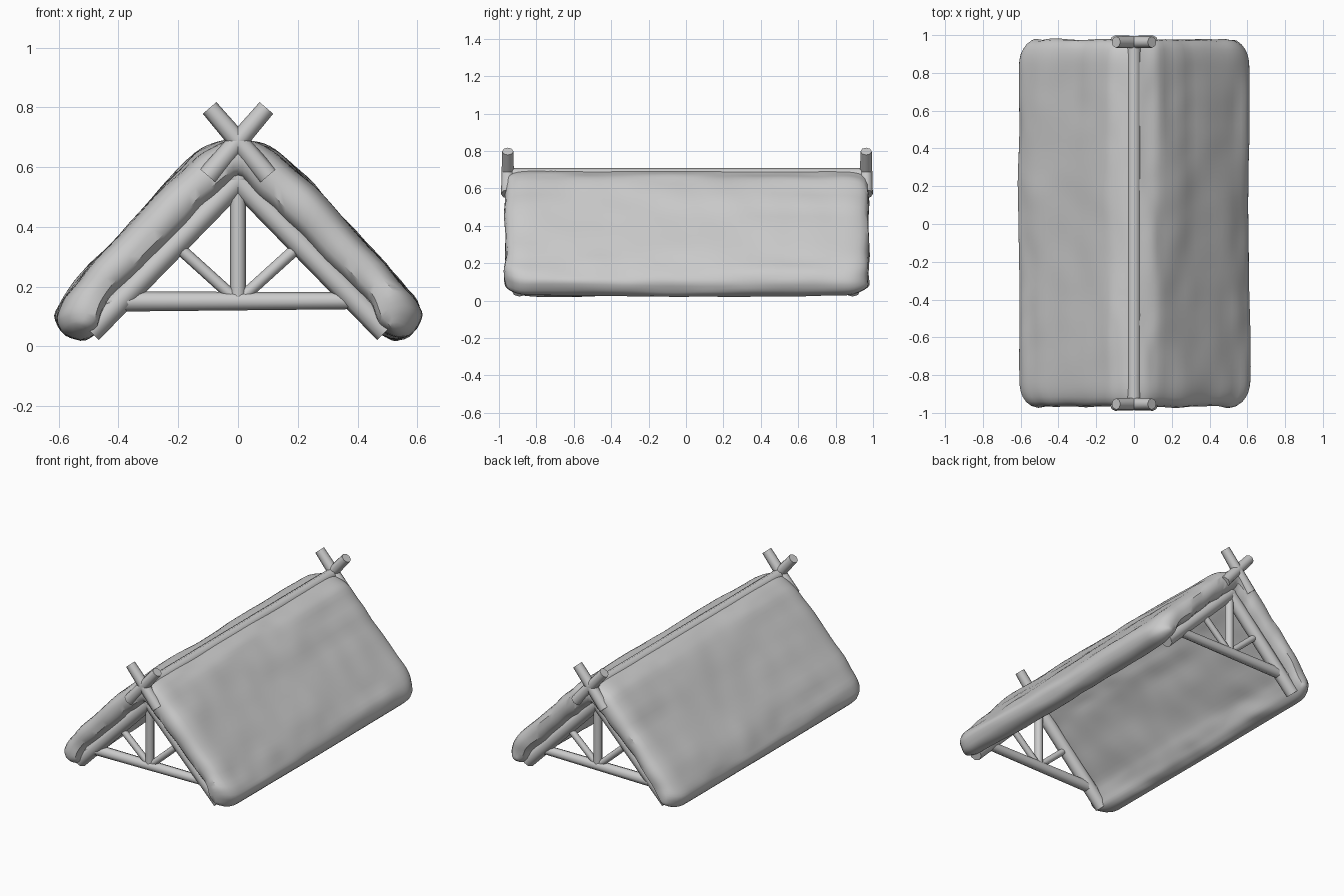
import bpy, bmesh, math
from mathutils import Vector, noise

cube = bpy.data.objects.get("Cube")
if cube:
    bpy.data.objects.remove(cube)

grey = bpy.data.materials.new("plain_grey")
grey.use_nodes = True
grey.diffuse_color = (0.6, 0.6, 0.6, 1)
grey.node_tree.nodes["Principled BSDF"].inputs["Base Color"].default_value = (0.6, 0.6, 0.6, 1)


def finish(name, bm, angle):
    bmesh.ops.recalc_face_normals(bm, faces=bm.faces)
    mesh = bpy.data.meshes.new(name)
    bm.to_mesh(mesh)
    bm.free()
    mesh.materials.append(grey)
    obj = bpy.data.objects.new(name, mesh)
    bpy.context.collection.objects.link(obj)
    bpy.ops.object.select_all(action='DESELECT')
    obj.select_set(True)
    bpy.context.view_layer.objects.active = obj
    bpy.ops.object.shade_smooth_by_angle(angle=math.radians(angle))
    return obj


def log(name, a, b, r1, r2=None, sides=8):
    """Tapered round timber from a to b."""
    a, b = Vector(a), Vector(b)
    bm = bmesh.new()
    bmesh.ops.create_cone(bm, cap_ends=True, segments=sides, radius1=r1,
                          radius2=r2 or r1, depth=(b - a).length)
    turn = (b - a).to_track_quat('Z', 'Y')
    for v in bm.verts:
        v.co = turn @ v.co + (a + b) / 2
    return finish(name, bm, 50)


# Thatch: paired outer and inner points down one slope, ridge to eave
half = [((0, .70), (0, .57)), ((.07, .685), (.06, .51)), ((.14, .65), (.12, .45)),
        ((.25, .54), (.2, .37)), ((.36, .425), (.3, .27)), ((.5, .27), (.41, .16)),
        ((.59, .165), (.45, .11)), ((.617, .1), (.48, .05)), ((.59, .04), (.53, .025))]
stations = []
for (o1, i1), (o2, i2) in zip(half, half[1:]):
    for t in (0, .5):
        stations.append((Vector(o1).lerp(Vector(o2), t), Vector(i1).lerp(Vector(i2), t)))
stations.append((Vector(half[-1][0]), Vector(half[-1][1])))
mirrored = [(Vector((-o.x, o.y)), Vector((-i.x, i.y))) for o, i in stations[:0:-1]]
stations = mirrored + stations

ROWS = 36
apex = Vector((0, .62))
bm = bmesh.new()
outer, inner = [], []
for r in range(ROWS + 1):
    y = -.97 + 1.95 * r / ROWS
    edge = min(r, ROWS - r)
    pinch = (.3, .08, 0)[min(edge, 2)]      # rounded ends
    shrink = (.93, .985, 1)[min(edge, 2)]   # rounded eave corners
    rows = [], []
    for o, i in stations:
        mid = (o + i) / 2
        for side, p in enumerate((o, i)):
            q = apex + (p.lerp(mid, pinch) - apex) * shrink
            away = Vector((math.copysign(.73, p.x) if p.x else 0, .68)) * (1 - 2 * side)
            # long streaks plus ragged shallow hollows
            n = noise.noise(Vector((p.x * 11, y * 2.2, p.y * 11 + side * 9)))
            m = noise.noise(Vector((p.x * 24 + 5, y * 7, p.y * 24)))
            fade = .35 if abs(p.x) < .05 else 1
            q = q + away * fade * (.018 * n + .007 * m - .004)
            if side and abs(p.x) > .44:
                q.y -= .015 * (1 - abs(y))
            wobble = .022 * noise.noise(Vector((p.x * 9, p.y * 9, r))) if edge < 1 else 0
            rows[side].append(bm.verts.new((q.x, y + wobble, q.y)))
    outer.append(rows[0])
    inner.append(rows[1])
last = len(stations) - 1
for r in range(ROWS):
    for s in range(last):
        for grid in (outer, inner):
            bm.faces.new((grid[r][s], grid[r][s + 1], grid[r + 1][s + 1], grid[r + 1][s]))
    for s in (0, last):
        bm.faces.new((outer[r][s], outer[r + 1][s], inner[r + 1][s], inner[r][s]))
for r in (0, ROWS):
    for s in range(last):
        bm.faces.new((outer[r][s], outer[r][s + 1], inner[r][s + 1], inner[r][s]))
thatch = finish("thatch_roof", bm, 75)
sub = thatch.modifiers.new("soften", 'SUBSURF')
sub.levels = sub.render_levels = 1

# Ridge pole along the top
log("ridge_pole", (0, -.95, .672), (0, .96, .672), .037)

# Truss and crossed finial timbers at each gable
for end, sign in (("front", -1), ("back", 1)):
    y = .89 * sign
    tip = -.953 if sign < 0 else .963
    log(end + "_tie_beam", (-.44, y, .15), (.44, y, .153), .034, .028)
    log(end + "_king_post", (0, y, .15), (0, y, .56), .026)
    for side, k in (("left", 1), ("right", -1)):
        log(f"{end}_{side}_rafter", (-.02 * k, y, .577), (.495 * k, y, .05), .041)
        log(f"{end}_{side}_strut", (.01 * k, y, .16), (.22 * k, y, .35), .02)
        log(f"{end}_{side}_crossed_tip", (-.095 * k, tip, .798), (.1 * k, tip, .57), .03, .036)
